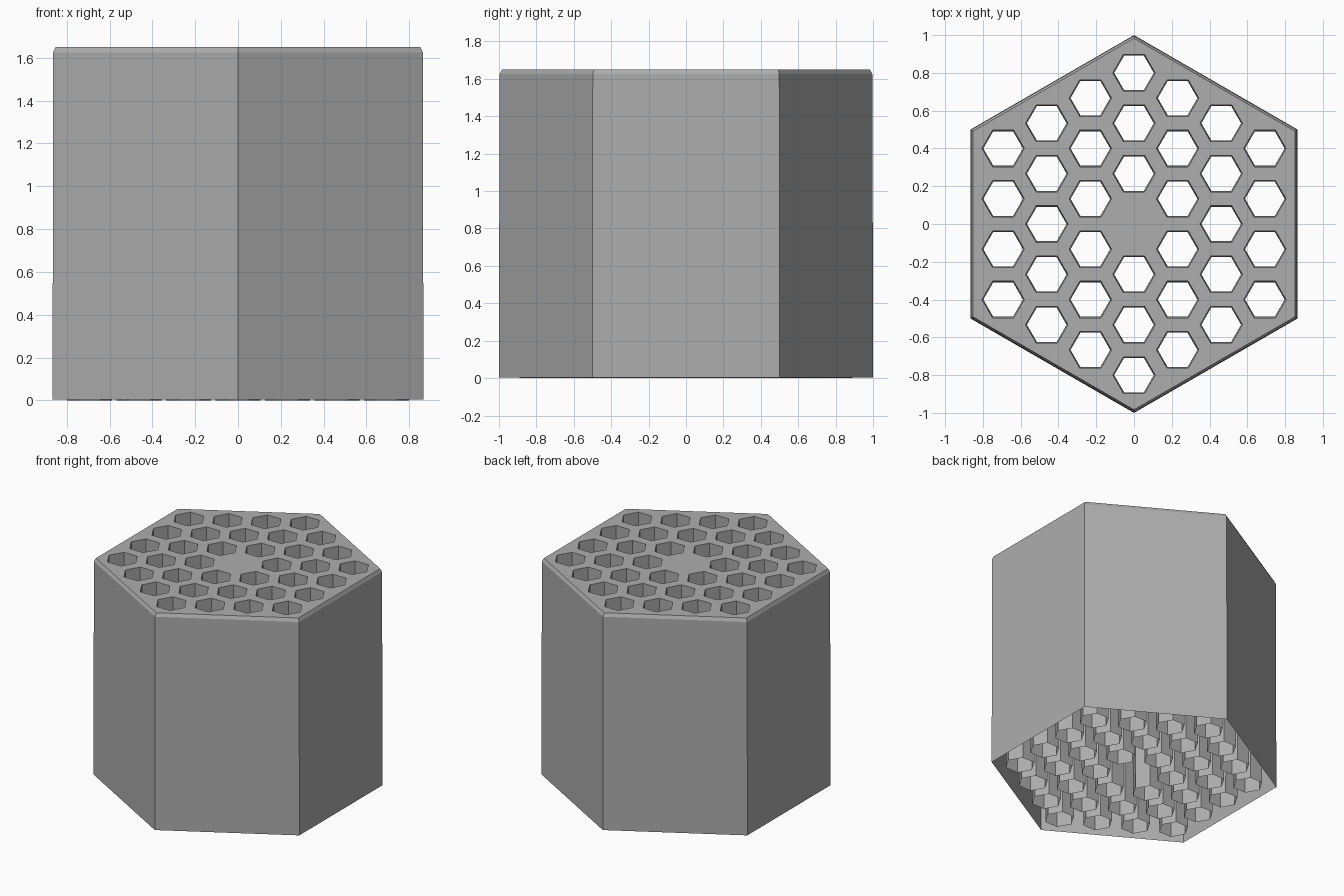
import bpy, bmesh
from math import cos, sin, pi, sqrt

if "Cube" in bpy.data.objects:
    bpy.data.objects.remove(bpy.data.objects["Cube"])

HEIGHT = 1.65
PITCH = 0.8 / 3      # spacing between neighbouring tubes
TUBE_R = 0.112

bm = bmesh.new()


def ring(cx, cy, r, z, turn):
    return [bm.verts.new((cx + r * cos(turn + i * pi / 3),
                          cy + r * sin(turn + i * pi / 3), z)) for i in range(6)]


def loop_edges(vs):
    return [bm.edges.new((vs[i], vs[(i + 1) % 6])) for i in range(6)]


def bridge(a, b):
    for i in range(6):
        j = (i + 1) % 6
        bm.faces.new((a[i], a[j], b[j], b[i]))


# Perforated top plate: hexagon outline with three rings of hexagonal holes
top = ring(0, 0, 0.983, HEIGHT, pi / 2)
edges = loop_edges(top)
holes = []
for q in range(-3, 4):
    for s in range(-3, 4):
        if abs(q + s) > 3 or (q == 0 and s == 0):
            continue
        x, y = q * PITCH * sqrt(3) / 2, (s + q / 2) * PITCH
        h = ring(x, y, TUBE_R, HEIGHT, 0)
        edges += loop_edges(h)
        holes.append((x, y, h))
bmesh.ops.triangle_fill(bm, edges=edges, use_beauty=True, normal=(0, 0, 1))

# Outer shell with a small chamfer, open at the bottom
shoulder = ring(0, 0, 0.997, HEIGHT - 0.025, pi / 2)
base = ring(0, 0, 1.0, 0.004, pi / 2)
bridge(shoulder, top)
bridge(base, shoulder)

# Slightly tapered hexagonal tubes hanging from the plate down to the floor
for x, y, h in holes:
    bridge(h, ring(x, y, TUBE_R - 0.007, 0, 0))

bmesh.ops.recalc_face_normals(bm, faces=bm.faces[:])
# Merge the plate triangles where flat, keeping the holes
plate = [e for e in bm.edges if len(e.link_faces) == 2
         and all(f.normal.z > 0.99 for f in e.link_faces)]
bmesh.ops.dissolve_limit(bm, angle_limit=0.01, verts=[], edges=plate)

mesh = bpy.data.meshes.new("honeycomb_block")
bm.to_mesh(mesh)
bm.free()
block = bpy.data.objects.new("honeycomb_block", mesh)
bpy.context.collection.objects.link(block)

# Dark grey surface
grey = bpy.data.materials.new("dark_grey")
grey.diffuse_color = (0.42, 0.42, 0.42, 1)
grey.use_nodes = True
grey.node_tree.nodes["Principled BSDF"].inputs["Base Color"].default_value = grey.diffuse_color
mesh.materials.append(grey)
